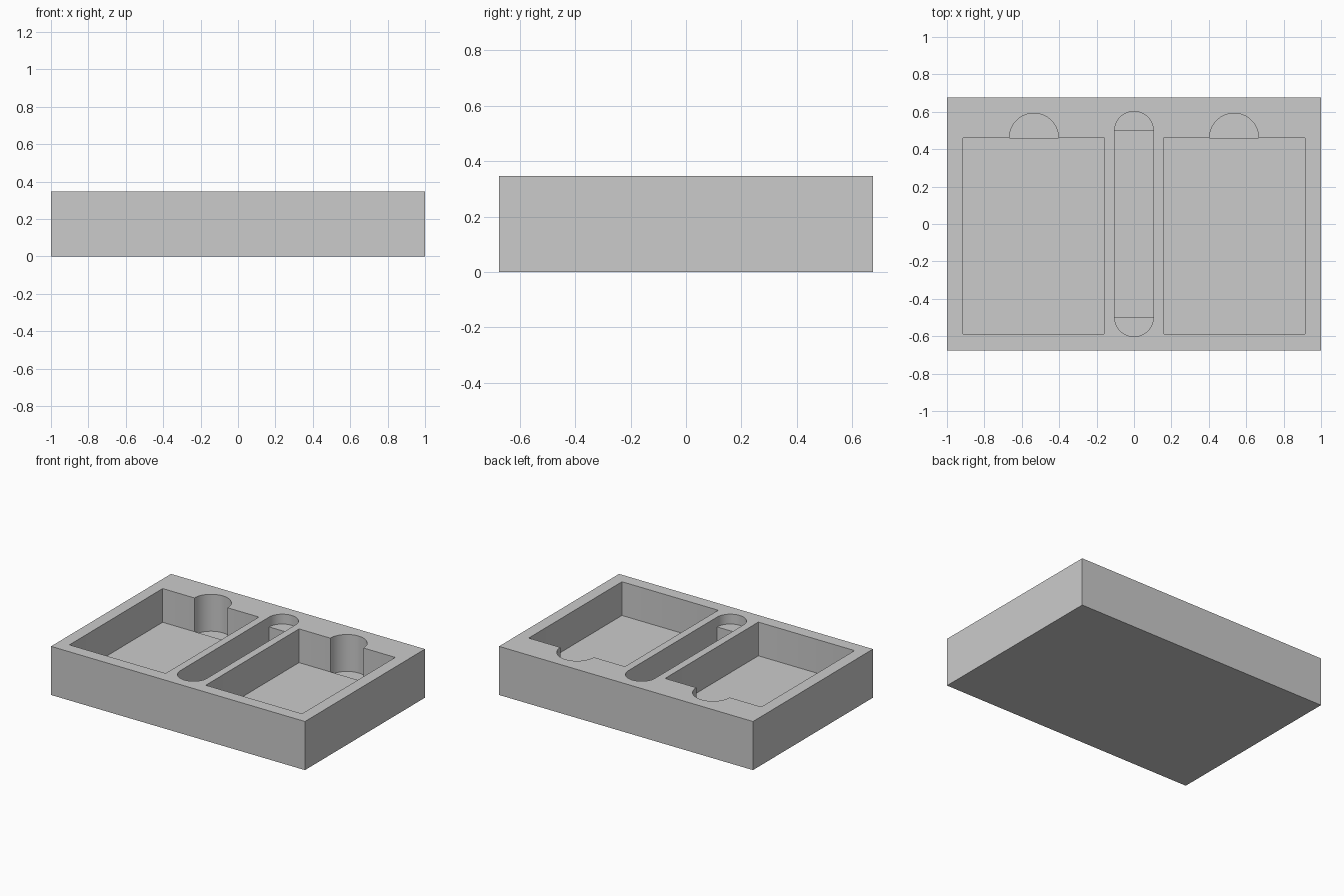
import bpy
import bmesh
import math

if "Cube" in bpy.data.objects:
    bpy.data.objects.remove(bpy.data.objects["Cube"], do_unlink=True)

HALF_X, HALF_Y, HEIGHT = 1.0, 0.675, 0.346
POCKET_FLOOR, NOTCH_FLOOR = 0.106, 0.083
SLOT_END_FLOOR, CHANNEL_FLOOR = 0.276, 0.07
POCKET_BACK = 0.461
ABOVE = HEIGHT + 0.1

grey = bpy.data.materials.new("mid_grey")
grey.use_nodes = True
colour = (0.6, 0.6, 0.6, 1.0)
grey.diffuse_color = colour
grey.node_tree.nodes["Principled BSDF"].inputs["Base Color"].default_value = colour


def arc(cx, cy, radius, start, steps, sweep):
    """Points along an arc, angles in degrees."""
    angles = [math.radians(start + sweep * i / steps) for i in range(steps + 1)]
    return [(cx + radius * math.cos(a), cy + radius * math.sin(a)) for a in angles]


def rounded_rect(x0, x1, y0, y1, r):
    """Rectangle outline with small corner fillets."""
    return (arc(x1 - r, y1 - r, r, 0, 4, 90) + arc(x0 + r, y1 - r, r, 90, 4, 90)
            + arc(x0 + r, y0 + r, r, 180, 4, 90) + arc(x1 - r, y0 + r, r, 270, 4, 90))


def prism(name, outline, z0, z1):
    """Extrude a flat outline upwards into a solid."""
    bm = bmesh.new()
    face = bm.faces.new([bm.verts.new((x, y, z0)) for x, y in outline])
    top = bmesh.ops.extrude_face_region(bm, geom=[face])["geom"]
    verts = [g for g in top if isinstance(g, bmesh.types.BMVert)]
    bmesh.ops.translate(bm, verts=verts, vec=(0, 0, z1 - z0))
    bmesh.ops.recalc_face_normals(bm, faces=bm.faces)
    mesh = bpy.data.meshes.new(name)
    bm.to_mesh(mesh)
    bm.free()
    mesh.materials.append(grey)
    obj = bpy.data.objects.new(name, mesh)
    bpy.context.collection.objects.link(obj)
    return obj


def carve(body, cutter):
    """Subtract a cutter from the body, then discard the cutter."""
    cutter.hide_render = True
    bpy.context.view_layer.objects.active = body
    mod = body.modifiers.new("carve", "BOOLEAN")
    mod.operation = "DIFFERENCE"
    mod.solver = "EXACT"
    mod.object = cutter
    bpy.ops.object.modifier_apply(modifier=mod.name)
    bpy.data.objects.remove(cutter, do_unlink=True)


# Solid block
tray = prism("tray", [(-HALF_X, -HALF_Y), (HALF_X, -HALF_Y),
                      (HALF_X, HALF_Y), (-HALF_X, HALF_Y)], 0, HEIGHT)

# Two pockets, each with a slightly deeper half-round finger notch at the back
for side in (-1, 1):
    x0, x1 = sorted((side * 0.158, side * 0.916))
    pocket = rounded_rect(x0, x1, -0.588, POCKET_BACK, 0.005)
    carve(tray, prism("pocket_cutter", pocket, POCKET_FLOOR, ABOVE))
    notch = arc(side * 0.535, POCKET_BACK, 0.131, 0, 32, 180)
    carve(tray, prism("notch_cutter", notch, NOTCH_FLOOR, ABOVE))

# Central slot: shallow round ends and a deep straight channel
W, L = 0.104, 0.498
slot = arc(0, L, W, 0, 32, 180) + arc(0, -L, W, 180, 32, 180)
carve(tray, prism("slot_cutter", slot, SLOT_END_FLOOR, ABOVE))
channel = [(-W, -L), (W, -L), (W, L), (-W, L)]
carve(tray, prism("channel_cutter", channel, CHANNEL_FLOOR, ABOVE))

# Smooth round walls, sharp edges elsewhere
bpy.ops.object.select_all(action="DESELECT")
tray.select_set(True)
bpy.context.view_layer.objects.active = tray
bpy.ops.object.shade_smooth_by_angle(angle=math.radians(30))
